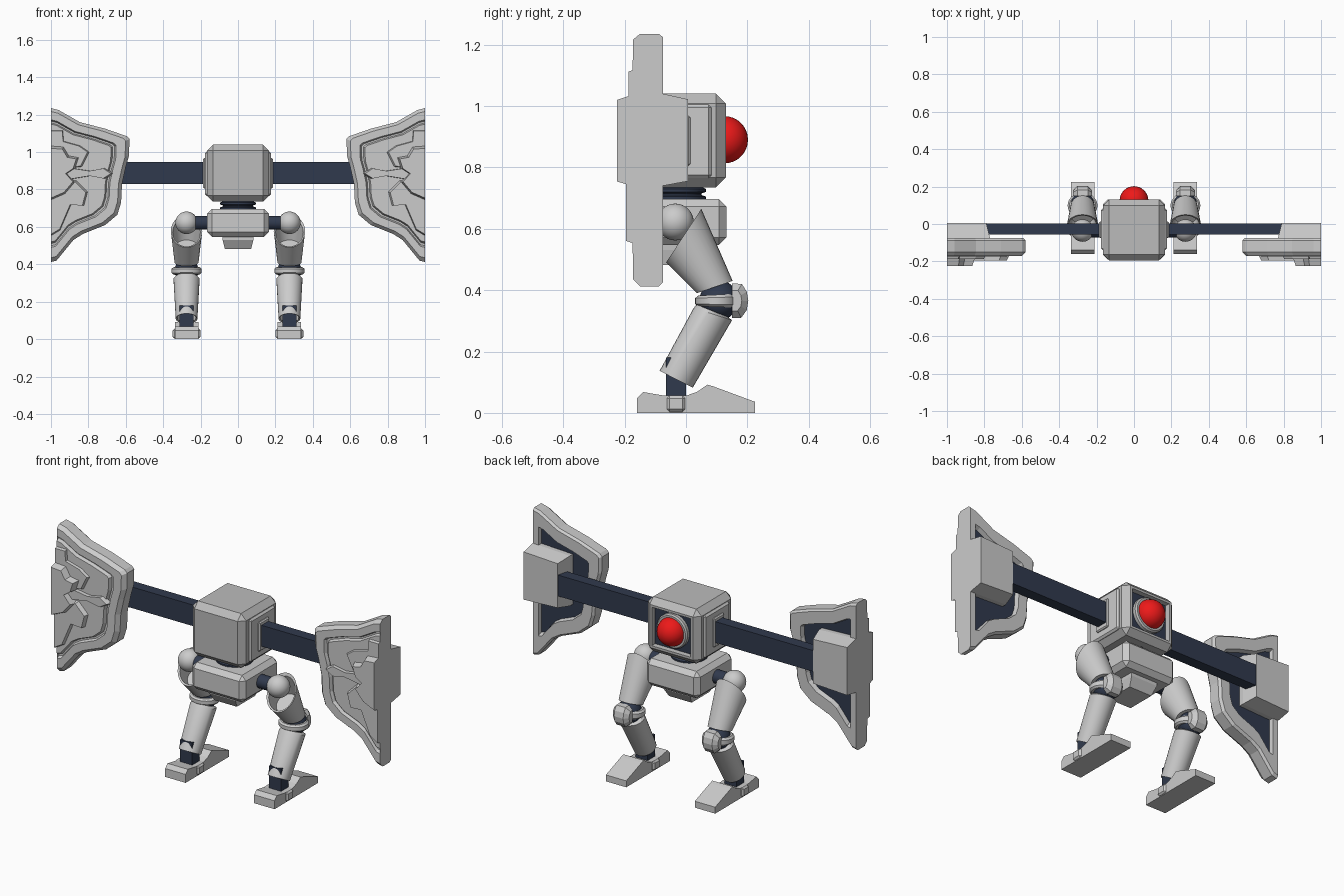
import bpy, bmesh, math
from mathutils import Vector as V

if "Cube" in bpy.data.objects:
    bpy.data.objects.remove(bpy.data.objects["Cube"])


def material(name, col):
    m = bpy.data.materials.new(name)
    m.diffuse_color = (*col, 1)
    m.use_nodes = True
    m.node_tree.nodes["Principled BSDF"].inputs["Base Color"].default_value = m.diffuse_color
    return m


GREY = material("grey", (0.5, 0.5, 0.5))
DARK = material("dark_metal", (0.03, 0.042, 0.075))
RED = material("red_eye", (0.85, 0.01, 0.01))
LEG_X = 0.275


def finish(name, bm, mat=None, smooth=False, mirror=False):
    bmesh.ops.recalc_face_normals(bm, faces=bm.faces)
    me = bpy.data.meshes.new(name)
    bm.to_mesh(me)
    bm.free()
    ob = bpy.data.objects.new(name, me)
    bpy.context.collection.objects.link(ob)
    if mat:
        me.materials.append(mat)
    if smooth:
        for p in me.polygons:
            p.use_smooth = True
        me.set_sharp_from_angle(angle=math.radians(35))
    if mirror:
        ob.modifiers.new("mirror", 'MIRROR').use_axis[0] = True
        ob.modifiers["mirror"].use_mirror_merge = False
    return ob


def box_bm(lo, hi, bevel):
    bm = bmesh.new()
    bmesh.ops.create_cube(bm, size=1)
    for v in bm.verts:
        v.co = V([(lo[i] + hi[i]) / 2 + v.co[i] * (hi[i] - lo[i]) for i in range(3)])
    if bevel:
        bmesh.ops.bevel(bm, geom=bm.edges[:], offset=bevel, segments=1, profile=0.5, affect='EDGES')
    return bm


def box(name, lo, hi, bevel=0.0, **kw):
    return finish(name, box_bm(lo, hi, bevel), **kw)


def loft(name, rings, **kw):
    bm = bmesh.new()
    vs = [[bm.verts.new(p) for p in r] for r in rings]
    n = len(vs[0])
    for a, b in zip(vs, vs[1:]):
        for i in range(n):
            j = (i + 1) % n
            bm.faces.new((a[i], a[j], b[j], b[i]))
    bm.faces.new(vs[0][::-1])
    bm.faces.new(vs[-1])
    return finish(name, bm, **kw)


def sphere(name, c, r, **kw):
    bm = bmesh.new()
    bmesh.ops.create_uvsphere(bm, u_segments=32, v_segments=16, radius=r)
    bmesh.ops.translate(bm, verts=bm.verts, vec=c)
    return finish(name, bm, smooth=True, **kw)


def oval(a, b, hw, n=28):
    """Leg cross-section spanning two side-view points (y, z), half width hw."""
    a, b = V((LEG_X, *a)), V((LEG_X, *b))
    c, u = (a + b) / 2, (b - a) / 2
    return [c + u * math.cos(t) + V((hw, 0, 0)) * math.sin(t)
            for t in (2 * math.pi * i / n for i in range(n))]


def circle(c, axis, r, n=32):
    u, w = [V(k) for k in ((1, 0, 0), (0, 1, 0), (0, 0, 1)) if V(k)[axis] == 0]
    return [V(c) + r * (u * math.cos(2 * math.pi * i / n) + w * math.sin(2 * math.pi * i / n))
            for i in range(n)]


def tapered(pts, y, s=1.0, c=(1.0, 0.87)):
    """Front-view outline at depth y, scaled about a point."""
    return [V((c[0] + (x - c[0]) * s, y, c[1] + (z - c[1]) * s)) for x, z in pts]


# Head with a recessed dark face on the +y side
bm = box_bm((-0.165, -0.195, 0.735), (0.165, 0.13, 1.04), 0.032)
face = max(bm.faces, key=lambda f: f.normal.y)
bmesh.ops.inset_region(bm, faces=[face], thickness=0.018, depth=0)
bmesh.ops.inset_region(bm, faces=[face], thickness=0.004, depth=-0.025)
face.material_index = 1
head = finish("head", bm, mat=GREY)
head.data.materials.append(DARK)

# Eye and its ring
loft("eye_ring", [circle((0, y, 0.89), 1, r) for y, r in
     ((0.09, 0.095), (0.122, 0.095), (0.13, 0.088), (0.13, 0.077), (0.1, 0.077))], mat=GREY, smooth=True)
sphere("eye", (0, 0.125, 0.89), 0.077, mat=RED)

# Side panels, collars and arms
box("head_side_panel", (0.15, -0.14, 0.765), (0.176, 0.083, 1.005), 0.01, mirror=True)
box("arm_collar", (0.16, -0.075, 0.805), (0.186, 0.014, 0.968), 0.006, mirror=True)
box("arm_beam", (0.16, -0.057, 0.83), (0.95, 0.004, 0.948), mat=DARK, mirror=True)

# Ribbed neck
loft("neck", [circle((0, -0.03, z), 2, r) for z, r in
     ((0.68, 0.095), (0.705, 0.095), (0.71, 0.08), (0.715, 0.08), (0.72, 0.095),
      (0.73, 0.095), (0.735, 0.085), (0.75, 0.085))], mat=DARK, smooth=True)

# Pelvis and the stepped block beneath
box("pelvis", (-0.165, -0.19, 0.547), (0.165, 0.132, 0.697), 0.025)


def rect(x, y0, y1, z):
    return [V((-x, y0, z)), V((x, y0, z)), V((x, y1, z)), V((-x, y1, z))]


loft("pelvis_lower", [rect(0.085, -0.14, 0.08, 0.56), rect(0.082, -0.14, 0.08, 0.53),
                      rect(0.07, -0.11, 0.05, 0.482)])

# Shields: bevelled rim, groove, front panel and recessed back
outline = [(1, 1.235), (0.96, 1.225), (0.845, 1.16), (0.71, 1.125), (0.595, 1.085), (0.58, 1.07),
           (0.583, 0.98), (0.6, 0.92), (0.62, 0.83), (0.625, 0.73), (0.645, 0.665), (0.71, 0.61),
           (0.83, 0.562), (0.88, 0.53), (0.97, 0.42), (1, 0.412)]
back_c = (0.87, 0.87)
loft("shield", [tapered(outline, -0.118, 0.7, back_c), tapered(outline, -0.075, 0.74, back_c)] +
     [tapered(outline, y, s) for s, y in
      ((0.97, -0.075), (1, -0.088), (1, -0.15), (0.95, -0.172), (0.83, -0.172), (0.81, -0.155),
       (0.785, -0.155), (0.765, -0.174))], mirror=True)
loft("shield_backing", [tapered(outline, -0.12, 0.7, back_c), tapered(outline, -0.1, 0.715, back_c)],
     mat=DARK, mirror=True)

# Raised armour plates on the shield front
boss = [(1, 1.04), (0.93, 1.035), (0.9, 0.985), (0.845, 0.975), (0.865, 0.915), (0.91, 0.885),
        (0.865, 0.835), (0.92, 0.77), (1, 0.735)]
upper = [(1, 1.12), (0.935, 1.12), (0.93, 1.06), (0.84, 1.035), (0.79, 1.0), (0.83, 0.92), (1, 0.9)]
lower = [(1, 0.86), (0.86, 0.85), (0.8, 0.79), (0.82, 0.715), (0.89, 0.72), (0.92, 0.65), (0.95, 0.58), (1, 0.55)]
spear = [(0.92, 0.92), (0.79, 0.9), (0.71, 0.915), (0.665, 0.885), (0.71, 0.857), (0.79, 0.872), (0.92, 0.85)]
for name, pts, top, c, s in (("boss", boss, -0.225, (1, 0.885), 0.87), ("upper", upper, -0.188, (1, 1.0), 0.93),
                             ("lower", lower, -0.196, (1, 0.7), 0.93), ("spear", spear, -0.194, (0.85, 0.885), 0.92)):
    loft("shield_plate_" + name, [tapered(pts, -0.165), tapered(pts, top, s, c)], mirror=True)

# Brackets joining arms to shields
loft("shield_bracket", [
    [V((x, y, z)) for x, z in ((x0, z0), (1, z0 - 0.01), (1, z1 + 0.01), (x0, z1))]
    for y, x0, z0, z1 in ((-0.12, 0.77, 0.75, 1.03), (-0.075, 0.77, 0.75, 1.03), (0.006, 0.79, 0.765, 1.012))],
    mirror=True)

# Hips
loft("hip_axle", [circle((x, -0.035, 0.622), 0, 0.037, 24) for x in (0.15, 0.27)],
     mat=DARK, smooth=True, mirror=True)
sphere("hip_ball", (LEG_X, -0.035, 0.622), 0.06, mirror=True)

# Legs: hollow thigh, knee and shin
loft("thigh", [oval((0.035, 0.39), (0.152, 0.43), 0.064), oval((-0.065, 0.49), (0.05, 0.665), 0.084),
               oval((-0.055, 0.495), (0.045, 0.648), 0.074), oval((0.0, 0.45), (0.09, 0.53), 0.062)],
     smooth=True, mirror=True)
sphere("knee_joint", (LEG_X, 0.108, 0.367), 0.064, mat=DARK, mirror=True)
loft("knee_band", [oval((0.04, 0.347), (0.16, 0.343), 0.07), oval((0.03, 0.355), (0.168, 0.352), 0.08),
                   oval((0.03, 0.374), (0.168, 0.378), 0.08), oval((0.04, 0.382), (0.16, 0.388), 0.07)],
     smooth=True, mirror=True)
cap = [(0.15, 0.422), (0.182, 0.42), (0.198, 0.395), (0.203, 0.365), (0.198, 0.335), (0.18, 0.31), (0.15, 0.31)]
loft("knee_cap", [[V((LEG_X + x, 0.15 + (y - 0.15) * s, 0.366 + (z - 0.366) * s)) for y, z in cap]
                  for x, s in ((-0.05, 0.6), (-0.028, 1), (0.028, 1), (0.05, 0.6))], mirror=True)
loft("shin", [oval((0.035, 0.353), (0.137, 0.312), 0.06), oval((0.025, 0.342), (0.15, 0.302), 0.07),
              oval((-0.086, 0.137), (0.022, 0.082), 0.058), oval((-0.078, 0.137), (0.014, 0.09), 0.05),
              oval((-0.05, 0.18), (0.03, 0.14), 0.05)], smooth=True, mirror=True)
box("ankle", (0.238, -0.065, 0.04), (0.312, 0.0, 0.18), mat=DARK, mirror=True)

# Feet with side clips
foot = [(-0.16, 0), (-0.16, 0.047), (-0.14, 0.068), (-0.07, 0.056), (0.0, 0.056), (0.035, 0.068),
        (0.07, 0.092), (0.09, 0.086), (0.225, 0.036), (0.225, 0)]
loft("foot", [[V((LEG_X + x, y, z)) for y, z in foot] for x in (-0.063, 0.063)], mirror=True)
for side, x in (("inner", -0.063), ("outer", 0.063)):
    box("foot_clip_" + side, (LEG_X + x - 0.011, -0.062, 0.003), (LEG_X + x + 0.011, -0.003, 0.056),
        0.009, mirror=True)
